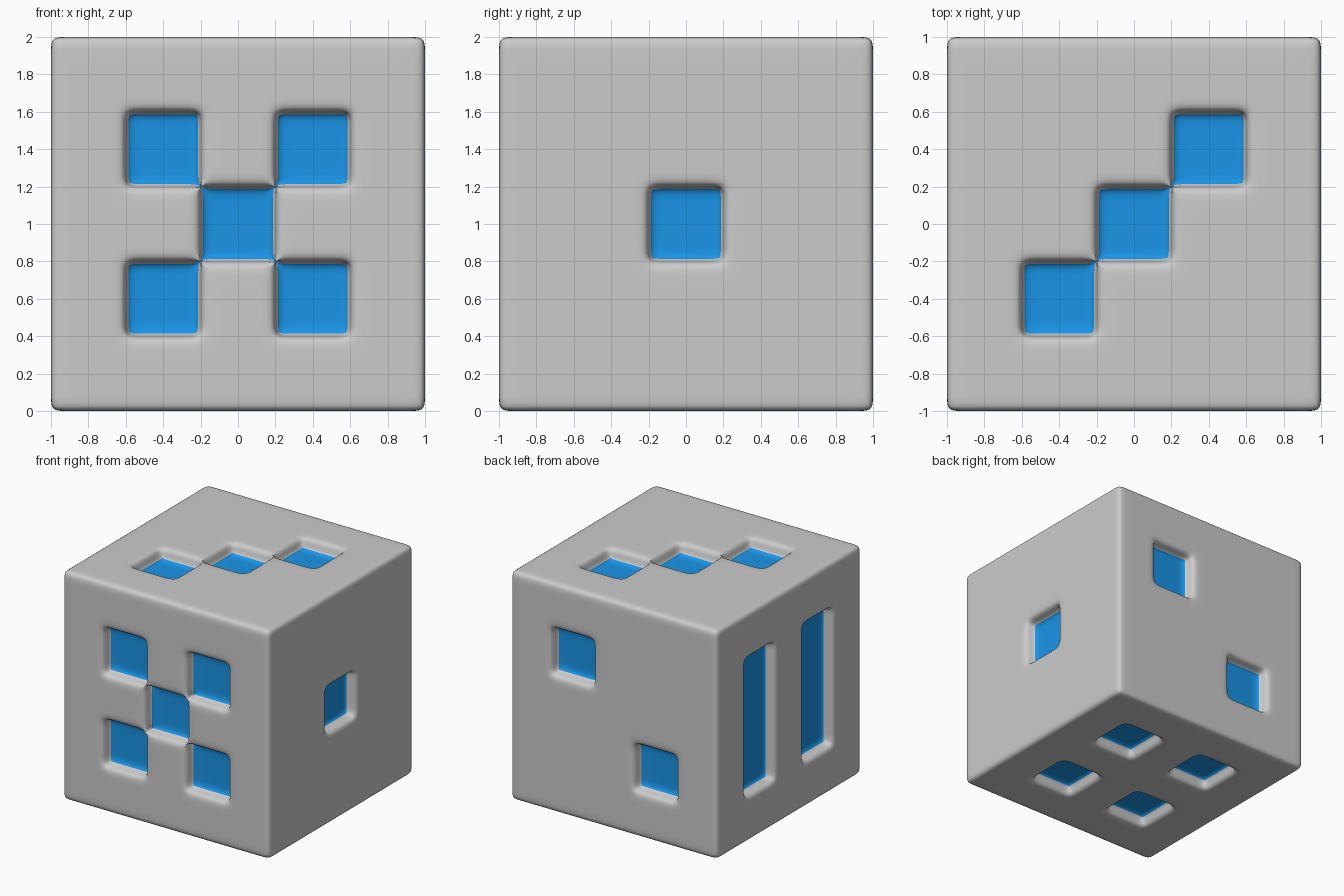
import bpy, bmesh
from mathutils import Vector

if "Cube" in bpy.data.objects:
    bpy.data.objects.remove(bpy.data.objects["Cube"])

S = 0.08       # distance of the support loops from each hard edge
DEPTH = 0.1    # depth of the pips

# Grid lines of one cube face: borders, pip edges and their support loops
half = [0.2 - S, 0.2, 0.2 + S, 0.6 - S, 0.6, 0.6 + S, 1 - S, 1.0]
LINES = [-v for v in reversed(half)] + half
N = len(LINES) - 1

X, Y, Z = Vector((1, 0, 0)), Vector((0, 1, 0)), Vector((0, 0, 1))
CORNERS = [(-1, -1), (-1, 1), (1, -1), (1, 1)]

# (right axis, up axis, pip cells) for every face of the cube
FACES = [
    (X, Z, CORNERS + [(0, 0)]),                              # front, five
    (Y, Z, [(0, 0)]),                                        # right, one
    (X, Y, [(-1, -1), (0, 0), (1, 1)]),                      # top, three
    (-X, Z, [(-1, 1), (1, -1)]),                             # back, two
    (-Y, Z, [(i, j) for i in (-1, 1) for j in (-1, 0, 1)]),  # left, six
    (X, -Y, CORNERS),                                        # bottom, four
]

bm = bmesh.new()
shared = {}


def vert(p):
    key = tuple(round(c, 4) for c in p)
    if key not in shared:
        shared[key] = bm.verts.new(p + Z)
    return shared[key]


def quad(points, material=0):
    face = bm.faces.new([vert(p) for p in points])
    face.material_index = material
    face.smooth = True


def mid(i):
    return (LINES[i] + LINES[i + 1]) / 2


for u, v, pips in FACES:
    n = u.cross(v)

    def is_pip(i, j):
        if not (0 <= i < N and 0 <= j < N):
            return False
        return (round(mid(i) / 0.4), round(mid(j) / 0.4)) in pips

    for i in range(N):
        for j in range(N):
            ring = [(i, j), (i + 1, j), (i + 1, j + 1), (i, j + 1)]
            top = [u * LINES[a] + v * LINES[b] + n for a, b in ring]
            if not is_pip(i, j):
                quad(top)
                continue
            # Sunken blue floor and grey walls around it
            floor = [p - n * DEPTH for p in top]
            quad(floor, 1)
            sides = [(i, j - 1), (i + 1, j), (i, j + 1), (i - 1, j)]
            for k, side in enumerate(sides):
                if not is_pip(*side):
                    m = (k + 1) % 4
                    quad([top[k], top[m], floor[m], floor[k]])

mesh = bpy.data.meshes.new("die")
bm.to_mesh(mesh)
bm.free()

# Grey body, blue pips
for name, colour in (("body_grey", (0.6, 0.6, 0.6, 1)), ("pip_blue", (0.01, 0.3, 0.8, 1))):
    mat = bpy.data.materials.new(name)
    mat.diffuse_color = colour
    mat.use_nodes = True
    mat.node_tree.nodes["Principled BSDF"].inputs["Base Color"].default_value = mat.diffuse_color
    mesh.materials.append(mat)

die = bpy.data.objects.new("die", mesh)
bpy.context.collection.objects.link(die)
sub = die.modifiers.new("rounding", 'SUBSURF')
sub.levels = sub.render_levels = 2
